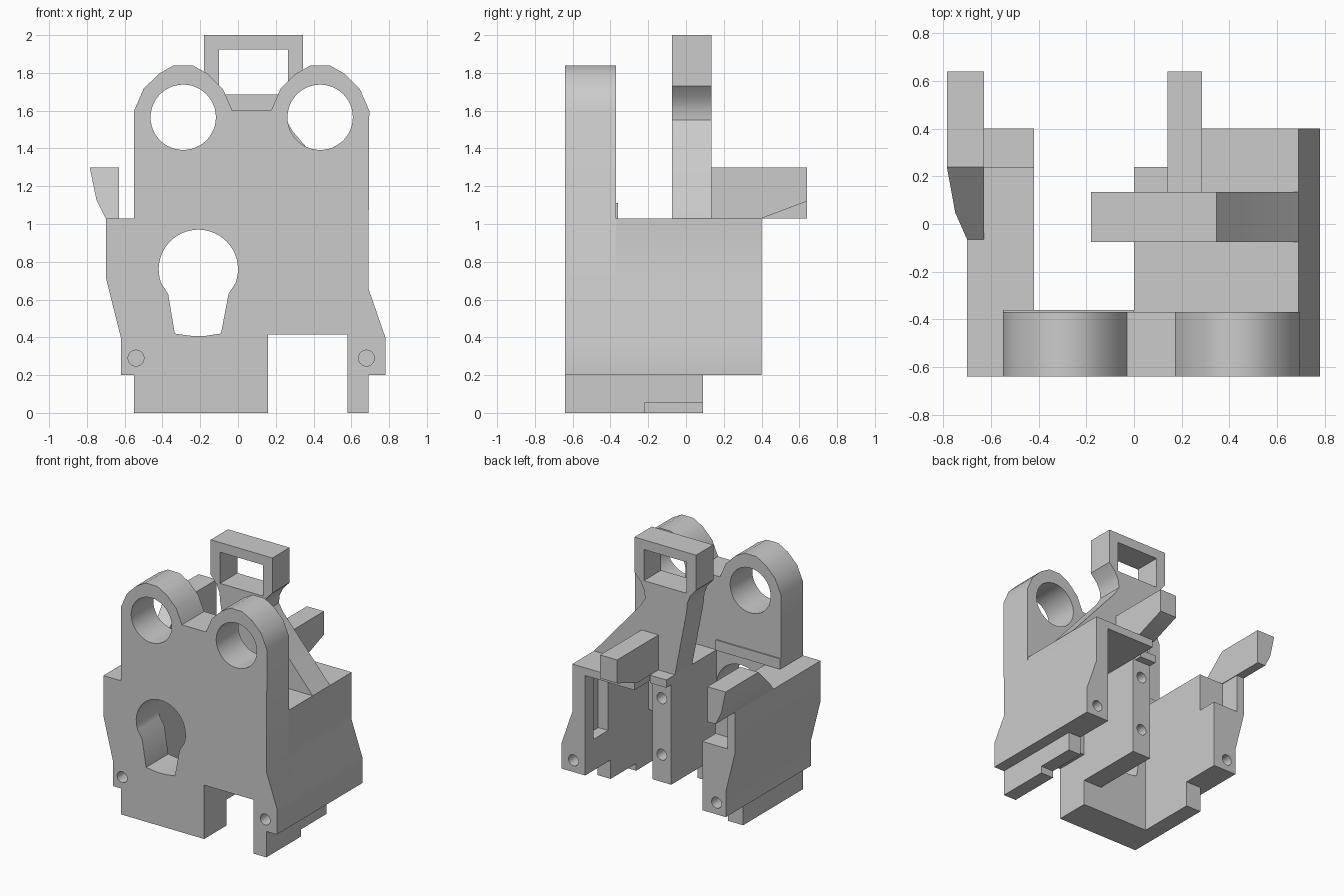
import bpy, bmesh
from math import sin, cos, radians
from mathutils import Vector

old = bpy.data.objects.get("Cube")
if old:
    bpy.data.objects.remove(old, do_unlink=True)

grey = bpy.data.materials.new("plain grey")
grey.use_nodes = True
grey.diffuse_color = (0.6, 0.6, 0.6, 1)
grey.node_tree.nodes["Principled BSDF"].inputs["Base Color"].default_value = (0.6, 0.6, 0.6, 1)


def prism(name, pts, lo, hi, axis="y"):
    """Extrude an outline: (x, z) along y, or (y, z) along x."""
    bm = bmesh.new()
    at = (lambda a, b, d: (a, d, b)) if axis == "y" else (lambda a, b, d: (d, a, b))
    face = bm.faces.new([bm.verts.new(at(a, b, lo)) for a, b in pts])
    out = bmesh.ops.extrude_face_region(bm, geom=[face])
    step = Vector(at(0, 0, hi - lo))
    bmesh.ops.translate(bm, vec=step, verts=[g for g in out["geom"] if isinstance(g, bmesh.types.BMVert)])
    bmesh.ops.recalc_face_normals(bm, faces=bm.faces)
    mesh = bpy.data.meshes.new(name)
    bm.to_mesh(mesh)
    bm.free()
    mesh.materials.append(grey)
    ob = bpy.data.objects.new(name, mesh)
    bpy.context.collection.objects.link(ob)
    return ob


def box(name, x0, x1, y0, y1, z0, z1):
    return prism(name, [(x0, z0), (x1, z0), (x1, z1), (x0, z1)], y0, y1)


def arc(cx, cz, r, a0=0, a1=352.5, n=48):
    return [(cx + r * cos(radians(a0 + (a1 - a0) * i / (n - 1))),
             cz + r * sin(radians(a0 + (a1 - a0) * i / (n - 1)))) for i in range(n)]


def cut(ob, *cutters):
    """Subtract the cutters from a part and discard them."""
    bpy.context.view_layer.objects.active = ob
    for c in cutters:
        mod = ob.modifiers.new("cut", "BOOLEAN")
        mod.operation, mod.solver, mod.object = "DIFFERENCE", "EXACT", c
        bpy.ops.object.modifier_apply(modifier=mod.name)
        bpy.data.objects.remove(c, do_unlink=True)
    parts.append(ob)


def bore(x, z, r, y0, y1):
    return prism("bore", arc(x, z, r), y0, y1)


parts = []
FRONT, PLATE, BACK, TOP = -0.64, -0.37, 0.40, 1.03
LEFT_LOBE, RIGHT_LOBE, LOBE_Z = -0.29, 0.435, 1.565

# front plate with two ring lobes, keyhole and side flares
half = [(0.26, 0.035), (0.21, 0.15), (0.13, 0.23), (0.05, 0.275)]
lobe = half + [(-x, z) for x, z in reversed(half)]
outline = [(-0.55, 0), (0.16, 0), (0.16, 0.415), (0.58, 0.415), (0.58, 0), (0.69, 0),
           (0.69, 0.2), (0.78, 0.2), (0.78, 0.4), (0.69, 0.66)]
for cx in (RIGHT_LOBE, LEFT_LOBE):
    outline += [(cx + x, LOBE_Z + z) for x, z in lobe]
outline += [(-0.55, TOP), (-0.70, TOP), (-0.70, 0.72), (-0.62, 0.4), (-0.62, 0.2), (-0.55, 0.2)]
keyhole = arc(-0.21, 0.76, 0.21, -20, 200, 32) + [
    (-0.37, 0.63), (-0.335, 0.42), (-0.25, 0.408), (-0.17, 0.408), (-0.09, 0.42), (-0.05, 0.63)]
cut(prism("front_plate", outline, FRONT, PLATE),
    bore(LEFT_LOBE, LOBE_Z, 0.173, -1, 0), bore(RIGHT_LOBE, LOBE_Z, 0.173, -1, 0),
    prism("keyhole", keyhole, -1, 0),
    bore(-0.54, 0.29, 0.042, -1, -0.5), bore(0.68, 0.29, 0.042, -1, -0.5))
cut(box("rear_ledge", -0.55, 0.0, PLATE, -0.36, TOP, 1.11))

# outer block on the -x side, with a recess at the back
cut(prism("side_block", [(-0.42, 0.2), (-0.42, TOP), (-0.70, TOP), (-0.70, 0.72), (-0.62, 0.4), (-0.62, 0.2)],
          PLATE, BACK),
    box("recess", -0.635, -0.3, 0.24, 0.6, 0.73, 1.2), bore(-0.54, 0.29, 0.042, 0.26, 0.6))
cut(box("side_block_foot", -0.55, -0.42, PLATE, 0.09, 0, 0.2))

# outer wall on the +x side, with a slot in its inner face
cut(prism("flared_wall", [(0.58, 0.2), (0.78, 0.2), (0.78, 0.4), (0.69, 0.66), (0.69, TOP), (0.58, TOP)],
          PLATE, BACK),
    box("slot", 0.5, 0.665, 0.12, 0.30, 0.44, 0.97), bore(0.68, 0.29, 0.042, 0.26, 0.6))
cut(prism("flared_wall_foot", [(PLATE, 0), (-0.22, 0), (-0.22, 0.055), (0.09, 0.055), (0.09, 0.2), (PLATE, 0.2)],
          0.58, 0.69, "x"))

# inner wall with bolt holes, roof and small tab
cut(box("inner_wall", 0, 0.16, PLATE, 0.18, 0.2, TOP),
    bore(0.08, 0.845, 0.042, 0.05, 0.5), bore(0.08, 0.41, 0.042, 0.05, 0.5))
cut(box("roof", 0.16, 0.58, PLATE, BACK, 0.97, TOP))
cut(box("tab", 0, 0.14, 0.18, 0.24, 0.97, TOP))

# tower with a window frame on a waisted, sloping base
tower = [(0, TOP), (0.69, TOP), (0.29, 1.49), (0.255, 1.55), (0.26, 1.61), (0.29, 1.67), (0.345, 1.73),
         (0.345, 2), (-0.18, 2), (-0.18, 1.73), (-0.13, 1.67), (-0.105, 1.61), (-0.1, 1.55), (-0.09, 1.49)]
cut(prism("tower", tower, -0.075, 0.135), box("window", -0.1, 0.265, -1, 1, 1.685, 1.925))

# rear prongs
cut(prism("centre_prong", [(0.135, TOP), (BACK, TOP), (0.64, 1.12), (0.64, 1.3), (0.135, 1.3)], 0.14, 0.285, "x"))
section = [(-0.63, TOP), (-0.63, 1.3), (-0.785, 1.3), (-0.75, 1.13), (-0.70, TOP)]
prong = prism("side_prong", section, -0.065, 0.64)
for v in prong.data.vertices:
    # lean the front end back into a ramp
    if v.co.y < 0:
        v.co.y += 0.305 * (v.co.z - TOP) / 0.27
cut(prong)

# crisp edges, smooth rounds
bpy.ops.object.select_all(action="DESELECT")
for ob in parts:
    ob.select_set(True)
bpy.context.view_layer.objects.active = parts[0]
bpy.ops.object.shade_smooth_by_angle(angle=radians(30))
